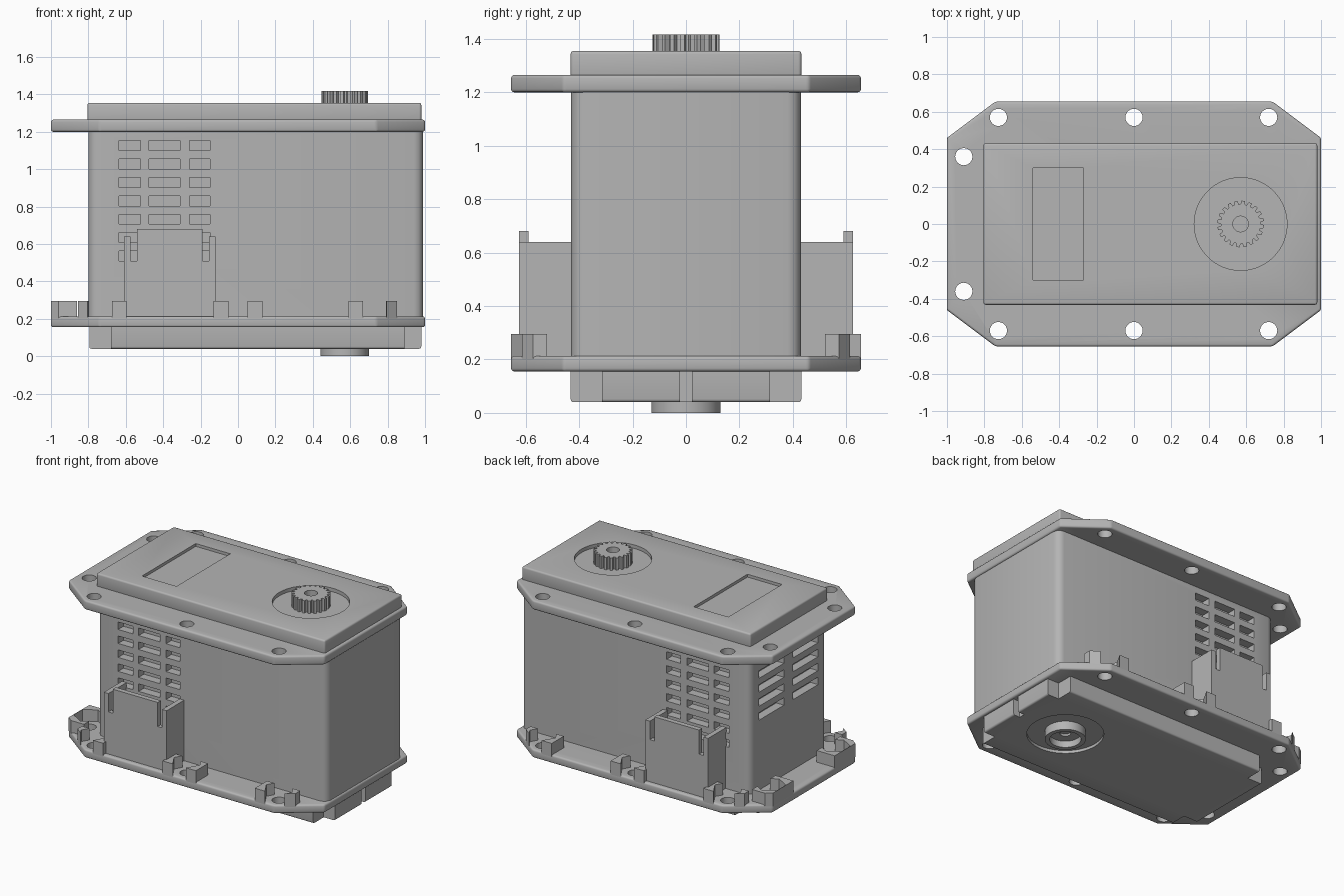
import bpy, bmesh, math

start = bpy.data.objects.get("Cube")
if start:
    bpy.data.objects.remove(start)

grey = bpy.data.materials.new("mid grey plastic")
grey.use_nodes = True
colour = (0.46, 0.46, 0.46, 1)
grey.diffuse_color = colour
grey.node_tree.nodes["Principled BSDF"].inputs["Base Color"].default_value = colour


def rect(x0, x1, y0, y1):
    return [(x0, y0), (x1, y0), (x1, y1), (x0, y1)]


def ring(x, y, r, n=32, turn=0.0):
    return [(x + r * math.cos(turn + math.tau * i / n),
             y + r * math.sin(turn + math.tau * i / n)) for i in range(n)]


def prisms(name, parts):
    """One object made of upright prisms, each (outline, bottom, top)."""
    bm = bmesh.new()
    for pts, z0, z1 in parts:
        face = bm.faces.new([bm.verts.new((x, y, z0)) for x, y in pts])
        out = bmesh.ops.extrude_face_region(bm, geom=[face])
        moved = [v for v in out["geom"] if isinstance(v, bmesh.types.BMVert)]
        bmesh.ops.translate(bm, verts=moved, vec=(0, 0, z1 - z0))
    bmesh.ops.recalc_face_normals(bm, faces=bm.faces)
    mesh = bpy.data.meshes.new(name)
    bm.to_mesh(mesh)
    bm.free()
    mesh.materials.append(grey)
    obj = bpy.data.objects.new(name, mesh)
    bpy.context.collection.objects.link(obj)
    return obj


def activate(obj):
    bpy.ops.object.select_all(action="DESELECT")
    obj.select_set(True)
    bpy.context.view_layer.objects.active = obj


def round_edges(obj, width, upright_only=False):
    bm = bmesh.new()
    bm.from_mesh(obj.data)
    edges = [e for e in bm.edges if not upright_only
             or abs(e.verts[0].co.z - e.verts[1].co.z) > 0.01]
    bmesh.ops.bevel(bm, geom=edges, offset=width, segments=3, profile=0.5,
                    affect="EDGES", clamp_overlap=True)
    bm.to_mesh(obj.data)
    bm.free()


def combine(obj, parts, operation="DIFFERENCE"):
    """Cut the prisms out of obj, or keep only what lies inside them."""
    tool = prisms("cutter", parts)
    tool.hide_render = True
    mod = obj.modifiers.new("cut", "BOOLEAN")
    mod.operation, mod.object, mod.solver = operation, tool, "EXACT"
    activate(obj)
    bpy.ops.object.modifier_apply(modifier=mod.name)
    bpy.data.objects.remove(tool)


def smooth(obj):
    activate(obj)
    bpy.ops.object.shade_smooth_by_angle(angle=math.radians(35))


SHAFT = 0.57
holes = [(x, s * 0.57) for x in (-0.725, 0, 0.72) for s in (-1, 1)]
end_holes = [(-0.91, s * 0.36) for s in (-1, 1)]
outline = [(-1, -0.46), (-0.74, -0.655), (0.74, -0.655), (1, -0.46),
           (1, 0.46), (0.74, 0.655), (-0.74, 0.655), (-1, 0.46)]
screw_cuts = [(ring(x, y, 0.046, 24), -1, 2) for x, y in holes + end_holes]

# Main case with ventilation slots on three sides
body = prisms("main_case", [(rect(-0.8, 0.99, -0.43, 0.43), 0.18, 1.22)])
round_edges(body, 0.05, upright_only=True)
slots = []
for row in range(7):
    z0 = 1.1 - 0.0985 * row
    for x0, x1 in ((-0.635, -0.52), (-0.475, -0.31), (-0.26, -0.15)):
        for y in (-0.43, 0.43):
            slots.append((rect(x0, x1, y - 0.06, y + 0.06), z0, z0 + 0.053))
    if row < 5:
        for y0, y1 in ((-0.33, -0.05), (0.05, 0.33)):
            slots.append((rect(-0.86, -0.74, y0, y1), z0, z0 + 0.053))
combine(body, slots)
smooth(body)

# Upper and lower mounting flanges
for name, z0, z1 in (("upper_flange", 1.2, 1.265), ("lower_flange", 0.155, 0.213)):
    flange = prisms(name, [(outline, z0, z1)])
    round_edges(flange, 0.012)
    combine(flange, screw_cuts)
    smooth(flange)

# Nut pockets standing on the lower flange
blocks, pockets = [], []
for x, y in holes:
    y0, y1 = sorted((math.copysign(0.52, y), math.copysign(0.7, y)))
    blocks.append((rect(x - 0.13, x + 0.13, y0, y1), 0.2, 0.295))
    pockets.append((ring(x, y, 0.1, 6), 0.1, 0.4))
for x, y in end_holes:
    blocks.append((rect(-1.05, -0.86, y - 0.13, y + 0.13), 0.2, 0.295))
    pockets.append((ring(x, y, 0.1, 6, math.pi / 6), 0.1, 0.4))
nuts = prisms("nut_pockets", blocks)
combine(nuts, [(outline, 0, 1)], "INTERSECT")
combine(nuts, pockets)
smooth(nuts)

# Top cover with a label recess and a round recess for the shaft
top = prisms("top_cover", [(rect(-0.805, 0.98, -0.432, 0.432), 1.25, 1.355)])
round_edges(top, 0.012)
combine(top, [(rect(-0.54, -0.27, -0.3, 0.3), 1.335, 1.5),
              (ring(SHAFT, 0, 0.248, 64), 1.33, 1.5)])
smooth(top)

# Toothed output shaft
TEETH = 20
teeth = []
for i in range(TEETH):
    for step, r in ((0, 0.106), (0.3, 0.106), (0.42, 0.125), (0.85, 0.125)):
        a = math.tau * (i + step) / TEETH
        teeth.append((SHAFT + r * math.cos(a), r * math.sin(a)))
gear = prisms("output_shaft", [(teeth, 1.32, 1.417)])
combine(gear, [(ring(SHAFT, 0, 0.042), 1.36, 1.5)])

# Bottom cover with notched corners, an end groove and a round recess
bottom = prisms("bottom_cover", [(rect(-0.795, 0.98, -0.432, 0.432), 0.04, 0.17)])
round_edges(bottom, 0.012)
notches = [(rect(x0, x1, y0, y1), -0.1, 0.156)
           for x0, x1 in ((-0.9, -0.68), (0.89, 1.1))
           for y0, y1 in ((-0.6, -0.315), (0.315, 0.6))]
combine(bottom, notches + [(rect(0.93, 1.1, -0.022, 0.022), -0.1, 0.156),
                           (ring(SHAFT, 0, 0.245, 64), -0.1, 0.06)])
smooth(bottom)

# Bearing ring below the shaft
bearing = prisms("bearing_ring", [(ring(SHAFT, 0, 0.13, 48), 0, 0.08)])
combine(bearing, [(ring(SHAFT, 0, 0.1, 48), -0.1, 0.045)])
combine(bearing, [(ring(SHAFT, 0, 0.035, 24), -0.1, 0.075)])
smooth(bearing)

# Open cable sockets on the front and back
for name, s in (("front_socket", -1), ("back_socket", 1)):
    def span(x0, x1, a, b):
        return rect(x0, x1, min(s * a, s * b), max(s * a, s * b))
    socket = prisms(name, [(span(-0.61, -0.12, 0.42, 0.625), 0.2, 0.68)])
    combine(socket, [(span(-0.575, -0.155, 0.4, 0.59), 0.36, 0.8)])
    combine(socket, [(span(x, x + 0.035, 0.56, 0.7), 0.51, 0.8)
                     for x in (-0.575, -0.19)])
    combine(socket, [(span(-0.7, -0.575, 0.4, 0.7), 0.64, 0.8),
                     (span(-0.155, 0, 0.4, 0.7), 0.64, 0.8)])
